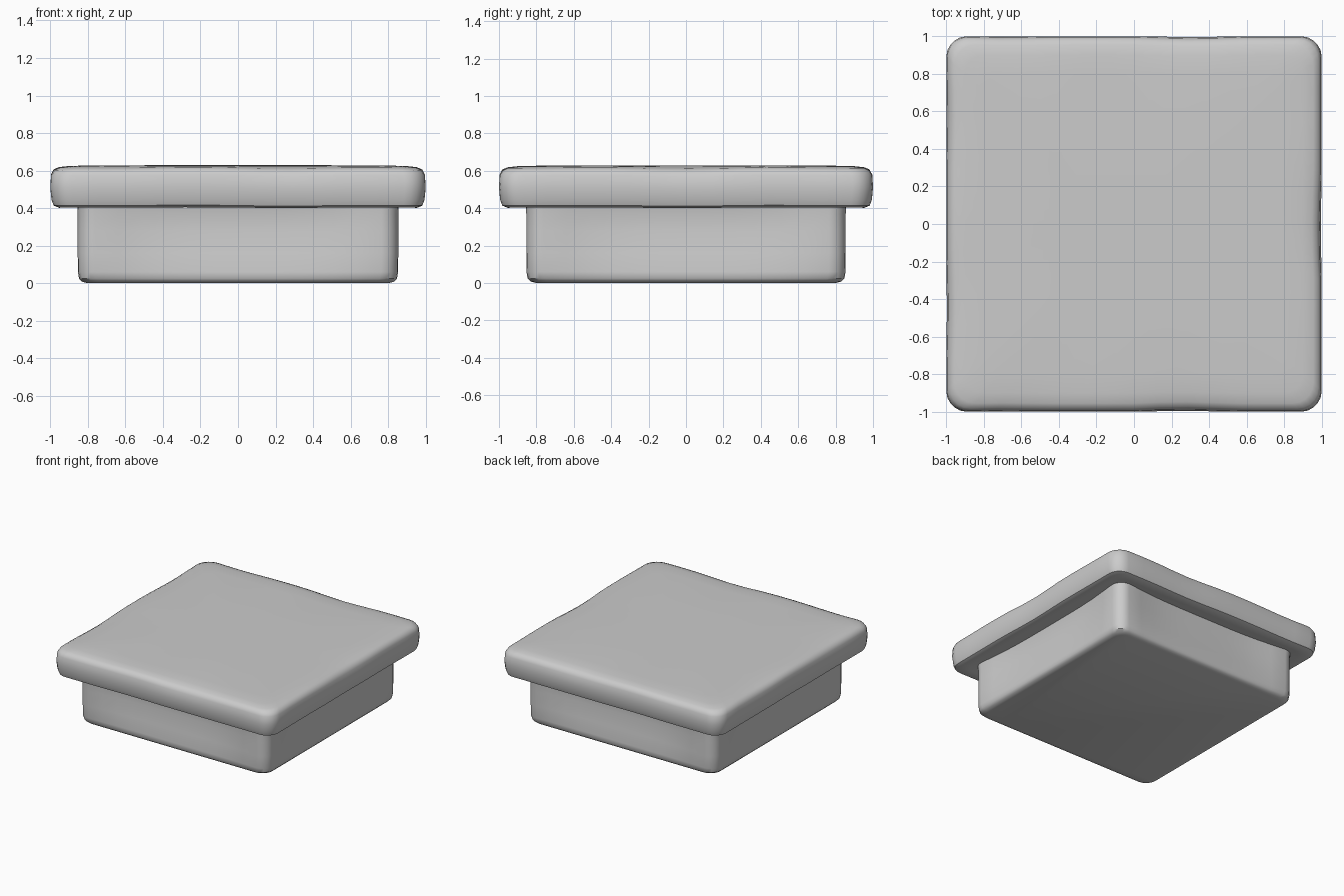
import bpy, bmesh, math

if "Cube" in bpy.data.objects:
    bpy.data.objects.remove(bpy.data.objects["Cube"])

SIDE_STEPS = 12
CORNER_STEPS = 5


def ring(half, radius, z, dent=0.0, wobble=0.0):
    """Rounded square outline, with sides optionally pressed inward or wavy."""
    pts = []
    flat = half - radius
    for side in range(4):
        local = []
        for i in range(SIDE_STEPS):
            t = -1 + 2 * i / SIDE_STEPS
            press = dent * (1 - t ** 4) ** 1.5
            wave = wobble * math.sin(5 * t + 1.7 * side) * (1 - t * t)
            local.append((flat * t, -half + press + max(wave, 0), z - wave * 0.5))
        for i in range(CORNER_STEPS):
            a = -math.pi / 2 + math.pi / 2 * i / CORNER_STEPS
            local.append((flat + radius * math.cos(a), -flat + radius * math.sin(a), z))
        c, s = [(1, 0), (0, 1), (-1, 0), (0, -1)][side]
        pts += [(c * x - s * y, s * x + c * y, h) for x, y, h in local]
    return pts


def loft(name, rings, cap_first=False, cap_last=False):
    """Skin a stack of outlines, capping the chosen ends."""
    bm = bmesh.new()
    loops = [[bm.verts.new(p) for p in r] for r in rings]
    n = len(loops[0])
    for low, high in zip(loops, loops[1:]):
        for i in range(n):
            j = (i + 1) % n
            bm.faces.new((low[i], low[j], high[j], high[i]))
    if cap_first:
        bm.faces.new(loops[0][::-1])
    if cap_last:
        bm.faces.new(loops[-1])
    mesh = bpy.data.meshes.new(name)
    bm.to_mesh(mesh)
    bm.free()
    obj = bpy.data.objects.new(name, mesh)
    bpy.context.collection.objects.link(obj)
    bpy.ops.object.select_all(action='DESELECT')
    obj.select_set(True)
    bpy.context.view_layer.objects.active = obj
    bpy.ops.object.shade_smooth_by_angle(angle=math.radians(40))
    return obj


# Lower block with softly hollowed sides; open on top where the slab sits
base_profile = [
    (0.800, 0.08, 0.000, 0.000), (0.830, 0.09, 0.008, 0.000),
    (0.847, 0.09, 0.025, 0.004), (0.853, 0.09, 0.060, 0.010),
    (0.854, 0.09, 0.160, 0.025), (0.854, 0.09, 0.280, 0.040),
    (0.854, 0.09, 0.370, 0.040), (0.857, 0.09, 0.415, 0.035),
]
loft("base_block", [ring(h, r, z, d) for h, r, z, d in base_profile], cap_first=True)

# Overhanging slab with rounded rim and slightly uneven edges
slab_profile = [
    (0.857, 0.09, 0.415, 0.035, 0.0), (0.900, 0.09, 0.408, 0.0, 0.0),
    (0.955, 0.10, 0.403, 0.0, 0.004), (0.982, 0.10, 0.414, 0.0, 0.006),
    (0.994, 0.11, 0.445, 0.0, 0.006), (1.000, 0.11, 0.510, 0.0, 0.004),
    (0.996, 0.11, 0.575, 0.0, 0.008), (0.982, 0.11, 0.602, 0.0, 0.010),
    (0.955, 0.11, 0.615, 0.0, 0.008), (0.900, 0.10, 0.623, 0.0, 0.004),
    (0.800, 0.09, 0.627, 0.0, 0.0), (0.400, 0.05, 0.629, 0.0, 0.0),
]
loft("top_slab", [ring(*p) for p in slab_profile], cap_last=True)
